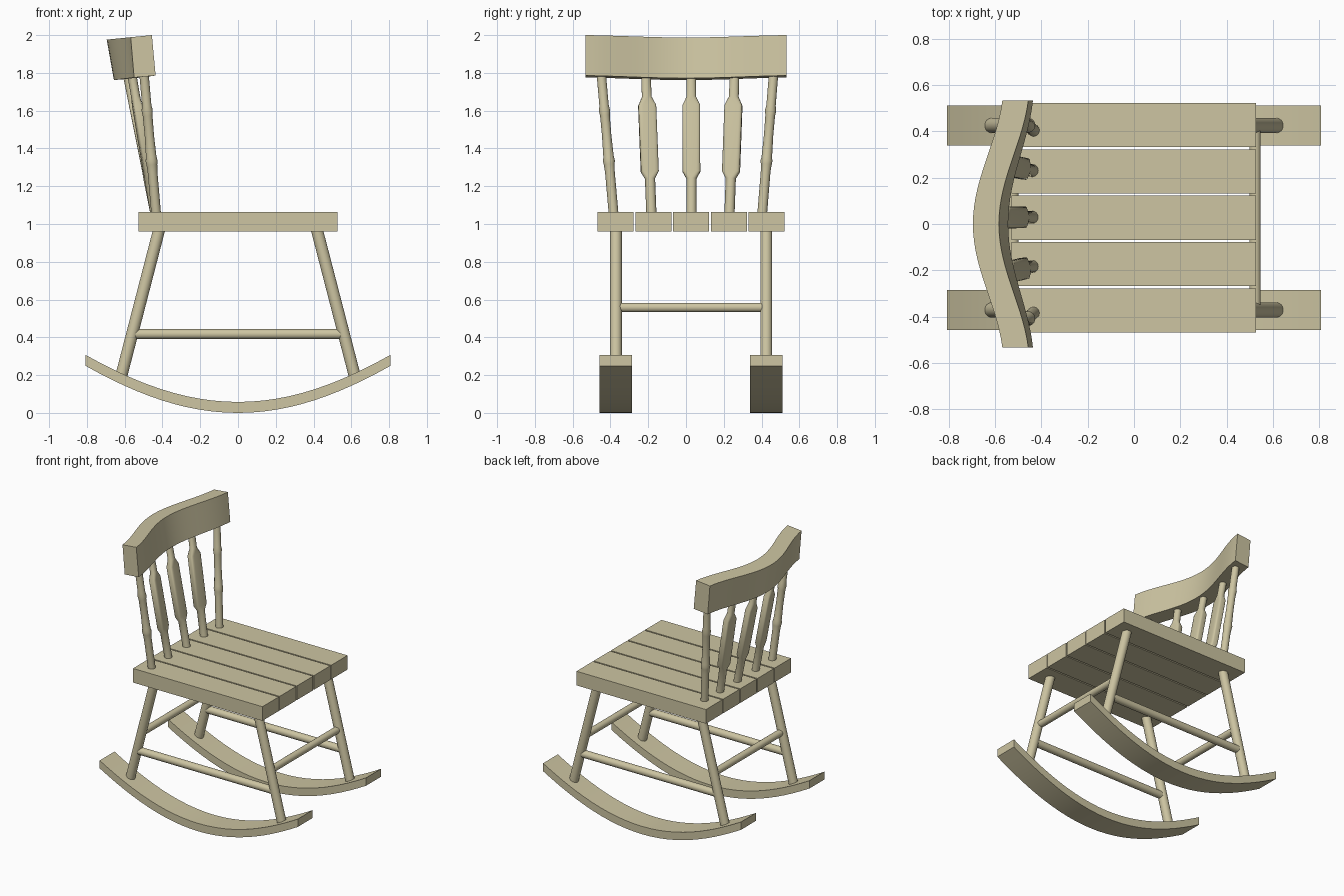
import bpy, bmesh, math
from mathutils import Vector, Matrix

if "Cube" in bpy.data.objects:
    bpy.data.objects.remove(bpy.data.objects["Cube"])

YC = 0.027          # centre line of seat and legs
SEG = 20

wood = bpy.data.materials.new("wood")
wood.diffuse_color = (0.61, 0.556, 0.36, 1)
wood.use_nodes = True
wood.node_tree.nodes["Principled BSDF"].inputs["Base Color"].default_value = wood.diffuse_color


def loft(name, rings):
    """Closed solid skinned through rings of equal point count."""
    bm = bmesh.new()
    loops = [[bm.verts.new(p) for p in r] for r in rings]
    n = len(loops[0])
    for a, b in zip(loops, loops[1:]):
        for i in range(n):
            j = (i + 1) % n
            bm.faces.new((a[i], a[j], b[j], b[i]))
    bm.faces.new(loops[0][::-1])
    bm.faces.new(loops[-1])
    bmesh.ops.recalc_face_normals(bm, faces=bm.faces)
    me = bpy.data.meshes.new(name)
    bm.to_mesh(me)
    bm.free()
    me.materials.append(wood)
    ob = bpy.data.objects.new(name, me)
    bpy.context.collection.objects.link(ob)
    return ob


def box(name, lo, hi):
    def ring(x):
        return [(x, lo[1], lo[2]), (x, hi[1], lo[2]), (x, hi[1], hi[2]), (x, lo[1], hi[2])]
    return loft(name, [ring(lo[0]), ring(hi[0])])


def turned(name, a, b, sections, yaw=0.0):
    """Spindle from a to b; sections are (t, depth radius, width radius, squareness)."""
    a, b = Vector(a), Vector(b)
    w = (b - a).normalized()
    v = Vector((0, 1, 0)) if abs(w.y) < 0.9 else Vector((1, 0, 0))
    u = v.cross(w).normalized()
    v = w.cross(u)
    rot = Matrix.Rotation(yaw, 3, w)
    u, v = rot @ u, rot @ v
    rings = []
    for t, rx, ry, e in sections:
        ring = []
        for i in range(SEG):
            ang = math.tau * (i + 0.5) / SEG
            c, s = math.cos(ang), math.sin(ang)
            c = math.copysign(abs(c) ** e, c)
            s = math.copysign(abs(s) ** e, s)
            ring.append(a.lerp(b, t) + u * (rx * c) + v * (ry * s))
        rings.append(ring)
    return loft(name, rings)


def rod(name, a, b, r):
    return turned(name, a, b, [(0, r, r, 1), (1, r, r, 1)])


# Seat slats
for i in range(5):
    y = YC + 0.2 * (i - 2)
    box(f"seat_slat_{i + 1}", (-0.528, y - 0.095, 0.96), (0.527, y + 0.095, 1.064))

# Rockers, legs and side stretchers
for side, y in (("right", YC - 0.398), ("left", YC + 0.398)):
    rings = []
    for i in range(25):
        t = -1 + i / 12
        x, z = 0.807 * t, 0.272 * t * t - 0.023 * t ** 4
        rings.append([(x, y - 0.086, z), (x, y + 0.086, z),
                      (x, y + 0.086, z + 0.058), (x, y - 0.086, z + 0.058)])
    loft(f"rocker_{side}", rings)
    for end, s in (("front", 1), ("back", -1)):
        rod(f"{end}_leg_{side}", (s * 0.618, y, 0.195), (s * 0.415, y, 0.98), 0.032)
    rod(f"side_stretcher_{side}", (-0.555, y, 0.417), (0.555, y, 0.417), 0.027)

# Cross stretchers between the legs
for end, s in (("front", 1), ("back", -1)):
    rod(f"{end}_stretcher", (s * 0.522, YC - 0.395, 0.558), (s * 0.522, YC + 0.395, 0.558), 0.025)

# Outer back posts, turned with two soft swellings
post = [(0, .026), (.3, .026), (.35, .029), (.375, .032), (.40, .028), (.55, .025),
        (.69, .026), (.725, .030), (.76, .025), (1, .025)]
for side, y0, y1 in (("right", -0.383, -0.45), ("left", 0.403, 0.465)):
    turned(f"back_post_{side}", (-0.433, y0, 1.05), (-0.499, y1, 1.81),
           [(t, r, r, 1) for t, r in post])

# Flat paddle spindles in the middle of the back
paddle = [(0, .026, .027, 1), (.25, .026, .027, 1), (.30, .024, .047, .35),
          (.76, .024, .047, .35), (.82, .024, .026, 1), (1, .024, .025, 1)]
for i, (y0, y1, x1, yaw) in enumerate(((-0.183, -0.213, -0.565, 0.12),
                                       (0.029, 0.028, -0.59, 0),
                                       (0.23, 0.258, -0.565, -0.12))):
    turned(f"back_spindle_{i + 1}", (-0.437, y0, 1.05), (x1, y1, 1.81), paddle, yaw)

# Curved, leaning top rail
rings = []
K = 0.88 * math.pi
for i in range(29):
    t = -1 + i / 14
    bow = (math.cos(K * t) - math.cos(K)) / (1 - math.cos(K))
    front = -0.456 - 0.127 * bow
    lean = 0.02 + 0.02 * bow
    ring = []
    for x, top in ((front, 1), (front - 0.112, 1), (front - 0.114 + lean, 0), (front + lean, 0)):
        z = 2.0 - (-0.456 - x) * 0.1 if top else 1.786 - (-0.434 - x) * 0.09 - 0.004 * bow
        ring.append((x, 0.533 * t, z))
    rings.append(ring)
loft("top_rail", rings)

# Smooth rounded surfaces, keep edges crisp
bpy.ops.object.select_all(action='SELECT')
bpy.context.view_layer.objects.active = bpy.data.objects["top_rail"]
bpy.ops.object.shade_smooth_by_angle(angle=math.radians(30))
